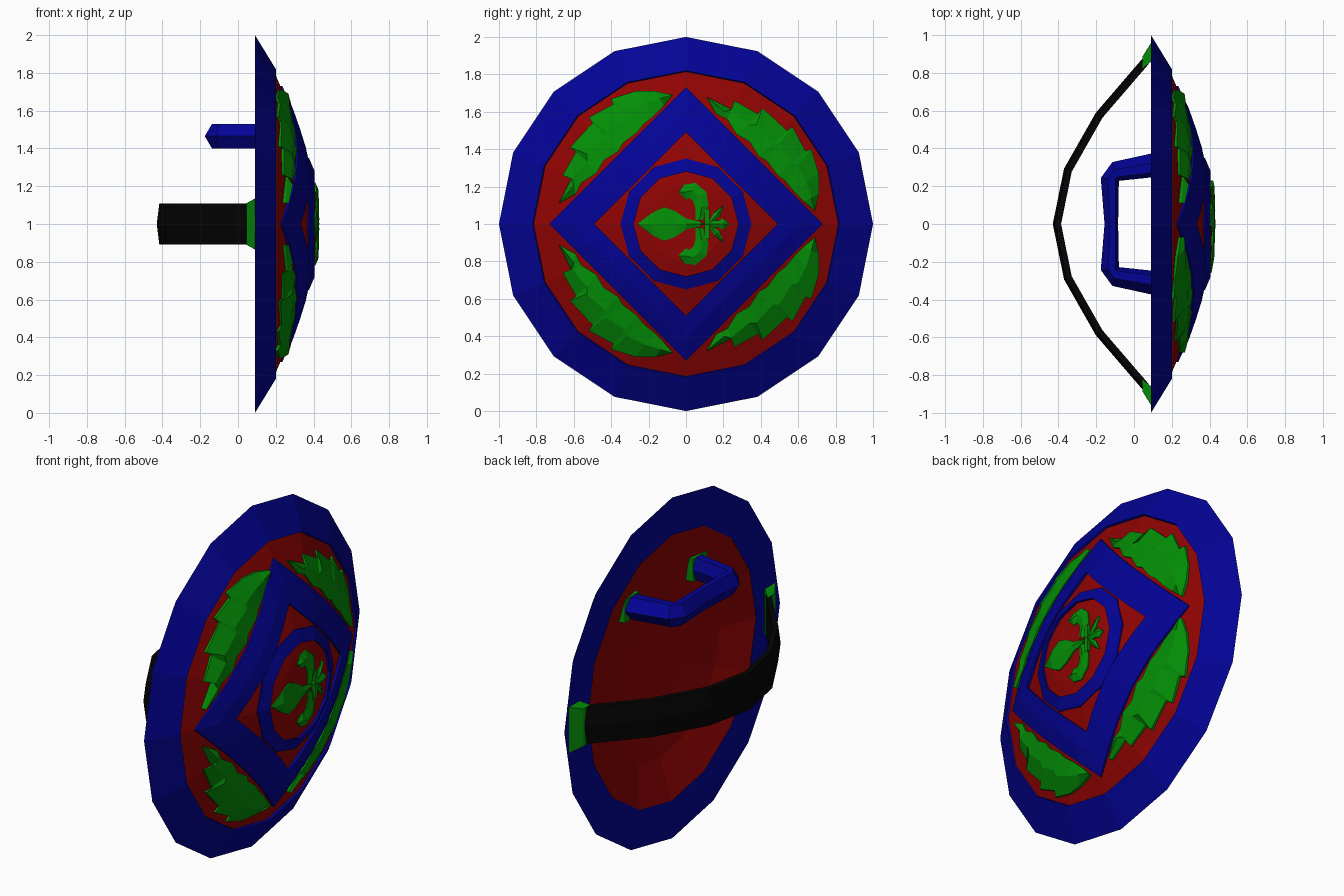
import bpy, bmesh, math
from mathutils import Vector

cube = bpy.data.objects.get("Cube")
if cube:
    bpy.data.objects.remove(cube, do_unlink=True)


def material(name, rgb):
    mat = bpy.data.materials.new(name)
    mat.use_nodes = True
    mat.diffuse_color = (*rgb, 1)
    bsdf = next(n for n in mat.node_tree.nodes if n.type == 'BSDF_PRINCIPLED')
    bsdf.inputs["Base Color"].default_value = (*rgb, 1)
    return mat


BLUE = material("blue", (0.001, 0.001, 0.3))
RED = material("red", (0.28, 0.001, 0.001))
GREEN = material("green", (0.001, 0.27, 0.002))
BLACK = material("black", (0.001, 0.001, 0.001))

SIDES = 16
# Front and back surfaces of the dome as (radius, x)
DOME = [(0, 0.415), (0.2, 0.408), (0.3, 0.385), (0.5, 0.315), (0.7, 0.237), (0.818, 0.187)]
DOME_BACK = [(0.785, 0.092), (0.55, 0.168), (0.3, 0.207), (0, 0.222)]


def dome_x(radius):
    for (r0, x0), (r1, x1) in zip(DOME, DOME[1:]):
        if radius <= r1:
            return x0 + (x1 - x0) * (radius - r0) / (r1 - r0)
    return DOME[-1][1]


def loft(name, rings, mat, wrap_rings=False, wrap_points=True, caps=False):
    """Skin a list of equally long point rings."""
    bm = bmesh.new()
    rows = [[bm.verts.new(p) for p in ring] for ring in rings]
    n = len(rows[0])
    for i in range(len(rows) if wrap_rings else len(rows) - 1):
        a, b = rows[i], rows[(i + 1) % len(rows)]
        for j in range(n if wrap_points else n - 1):
            k = (j + 1) % n
            bm.faces.new((a[j], a[k], b[k], b[j]))
    if caps:
        bm.faces.new(rows[0])
        bm.faces.new(rows[-1])
    bmesh.ops.remove_doubles(bm, verts=bm.verts, dist=0.0005)
    bmesh.ops.recalc_face_normals(bm, faces=bm.faces)
    mesh = bpy.data.meshes.new(name)
    bm.to_mesh(mesh)
    bm.free()
    mesh.materials.append(mat)
    obj = bpy.data.objects.new(name, mesh)
    bpy.context.collection.objects.link(obj)


def revolve(name, profile, mat):
    """Turn a closed (radius, x) profile around the x axis through z = 1."""
    rings = []
    for k in range(SIDES):
        a = math.tau * k / SIDES
        rings.append([(x, r * math.sin(a), 1 + r * math.cos(a)) for r, x in profile])
    loft(name, rings, mat, wrap_rings=True)


def relief(name, rows, heights, mat, closed=False):
    """Raised strip following the dome, with skirts down into it."""
    rows = [rows[0]] + rows + [rows[-1]]
    heights = [-0.015] + heights + [-0.015]
    rings = [[(dome_x(math.hypot(y, z)) + h, y, 1 + z) for y, z in row]
             for row, h in zip(rows, heights)]
    loft(name, rings, mat, wrap_points=closed)


def ridged(name, edge_a, edge_b, mat, low, high):
    mid = [((a[0] + b[0]) / 2, (a[1] + b[1]) / 2) for a, b in zip(edge_a, edge_b)]
    relief(name, [edge_a, mid, edge_b], [low, high, low], mat)


def sweep(name, path, widths, depths, section, mat, normal=None):
    """Carry a section along a level path."""
    rings = []
    for i, (x, y, z) in enumerate(path):
        p, q = path[max(i - 1, 0)], path[min(i + 1, len(path) - 1)]
        t = Vector((q[0] - p[0], q[1] - p[1], 0)).normalized()
        n = normal or Vector((t.y, -t.x, 0))
        rings.append([(x + n[0] * u * widths[i], y + n[1] * u * widths[i], z + v * depths[i])
                      for u, v in section])
    loft(name, rings, mat, caps=True)


def hundredths(points):
    return [(y / 100, z / 100) for y, z in points]


def mirrored(points):
    return [(y, -z) for y, z in points]


def there_and_back(path):
    return path + [(x, -y, z) for x, y, z in reversed(path[:-1])]


# Shield body
revolve("rim", [(1, 0.09), (0.82, 0.2), (0.81, 0.18), (0.78, 0.09)], BLUE)
revolve("dome", DOME + DOME_BACK, RED)


# Diamond band and central ring
def diamond(radius, steps=6):
    corners = [(0, radius), (radius, 0), (0, -radius), (-radius, 0)]
    pts = []
    for i, a in enumerate(corners):
        b = corners[(i + 1) % 4]
        pts += [(a[0] + (b[0] - a[0]) * s / steps, a[1] + (b[1] - a[1]) * s / steps)
                for s in range(steps)]
    return pts


def circle(radius, n=12):
    return [(radius * math.sin(math.tau * k / n), radius * math.cos(math.tau * k / n))
            for k in range(n)]


relief("diamond_band", [diamond(0.73), diamond(0.61), diamond(0.49)],
       [0.01, 0.019, 0.014], BLUE, closed=True)
relief("centre_ring", [circle(0.35), circle(0.28)], [0.008, 0.016], BLUE, closed=True)

# Serrated leaves: one outline, turned and mirrored into four corners
leaf_outer = hundredths([(-68, 11), (-61, 25), (-66, 26), (-58, 40), (-62, 41), (-50, 54),
                         (-52, 57), (-39, 64), (-40, 67), (-27, 71), (-16, 71), (-7, 69)])
leaf_inner = hundredths([(-68, 11), (-59, 16), (-56, 22), (-48, 27), (-44, 34), (-36, 39),
                         (-34, 43), (-26, 49), (-23, 53), (-17, 58), (-12, 63), (-7, 69)])
turned = [[(z, -y) for y, z in edge] for edge in (leaf_outer, leaf_inner)]
for side, (outer, inner) in (("right", (leaf_outer, leaf_inner)), ("left", turned)):
    ridged("upper_leaf_" + side, outer, inner, GREEN, 0.009, 0.028)
    ridged("lower_leaf_" + side, mirrored(outer), mirrored(inner), GREEN, 0.009, 0.028)

# Lily emblem
spear = hundredths([(-26, 0), (-18, 6), (-12, 9), (-6, 7), (0, 3), (8, 1), (10, 0)])
tail = hundredths([(10, 0), (13, 2), (18, 2), (20, 3), (23, 0)])
petal_a = hundredths([(9, 2), (12, 10), (11, 17), (5, 22), (-1, 21), (-4, 17)])
petal_b = hundredths([(5, 2), (5, 8), (4, 12), (2, 14), (0, 13), (-4, 17)])
flare_a = hundredths([(12, 1), (15, 6), (20, 10)])
flare_b = hundredths([(14, 1), (18, 4), (20, 10)])
band = hundredths([(10, 8), (10, -8)])
ridged("lily_spear", spear, mirrored(spear), GREEN, 0.008, 0.016)
ridged("lily_tail", tail, mirrored(tail), GREEN, 0.008, 0.018)
relief("lily_band", [band, [(y + 0.025, z) for y, z in band]], [0.018, 0.018], GREEN)
for label, flip in (("upper", list), ("lower", mirrored)):
    ridged("lily_petal_" + label, flip(petal_a), flip(petal_b), GREEN, 0.007, 0.018)
    ridged("lily_flare_" + label, flip(flare_a), flip(flare_b), GREEN, 0.008, 0.016)

# Hand grip with cuffs
HEX = [(1, 0), (0.2, 1), (-0.6, 1), (-1, 0), (-0.6, -1), (0.2, -1)]
SQUARE = [(1, 1), (-1, 1), (-1, -1), (1, -1)]
GRIP_Z = 1.465
grip = there_and_back([(0.14, 0.317, GRIP_Z), (-0.1, 0.278, GRIP_Z),
                       (-0.128, 0.24, GRIP_Z), (-0.12, 0, GRIP_Z)])
sweep("hand_grip", grip, [0.065, 0.052, 0.048, 0.036, 0.048, 0.052, 0.065],
      [0.065] * 7, HEX, BLUE)

# Arm strap with end mounts
STRAP = [(1, 0), (0.4, 1), (-1, 1), (-1, -1), (0.4, -1)]
strap = there_and_back([(0.06, 0.86, 1), (-0.185, 0.575, 1), (-0.35, 0.285, 1), (-0.408, 0, 1)])
sweep("arm_strap", strap, [0.022] * 7, [0.108] * 7, STRAP, BLACK)

for label, s in (("left", 1), ("right", -1)):
    sweep("grip_cuff_" + label, [(0.2, s * 0.325, GRIP_Z), (0.13, s * 0.315, GRIP_Z)],
          [0.068, 0.066], [0.07, 0.067], SQUARE, GREEN, normal=(0, 1, 0))
    sweep("strap_mount_" + label, [(0.095, s * 0.915, 1), (0.045, s * 0.855, 1)],
          [0.052, 0.032], [0.138, 0.11], SQUARE, GREEN, normal=(0, 1, 0))
